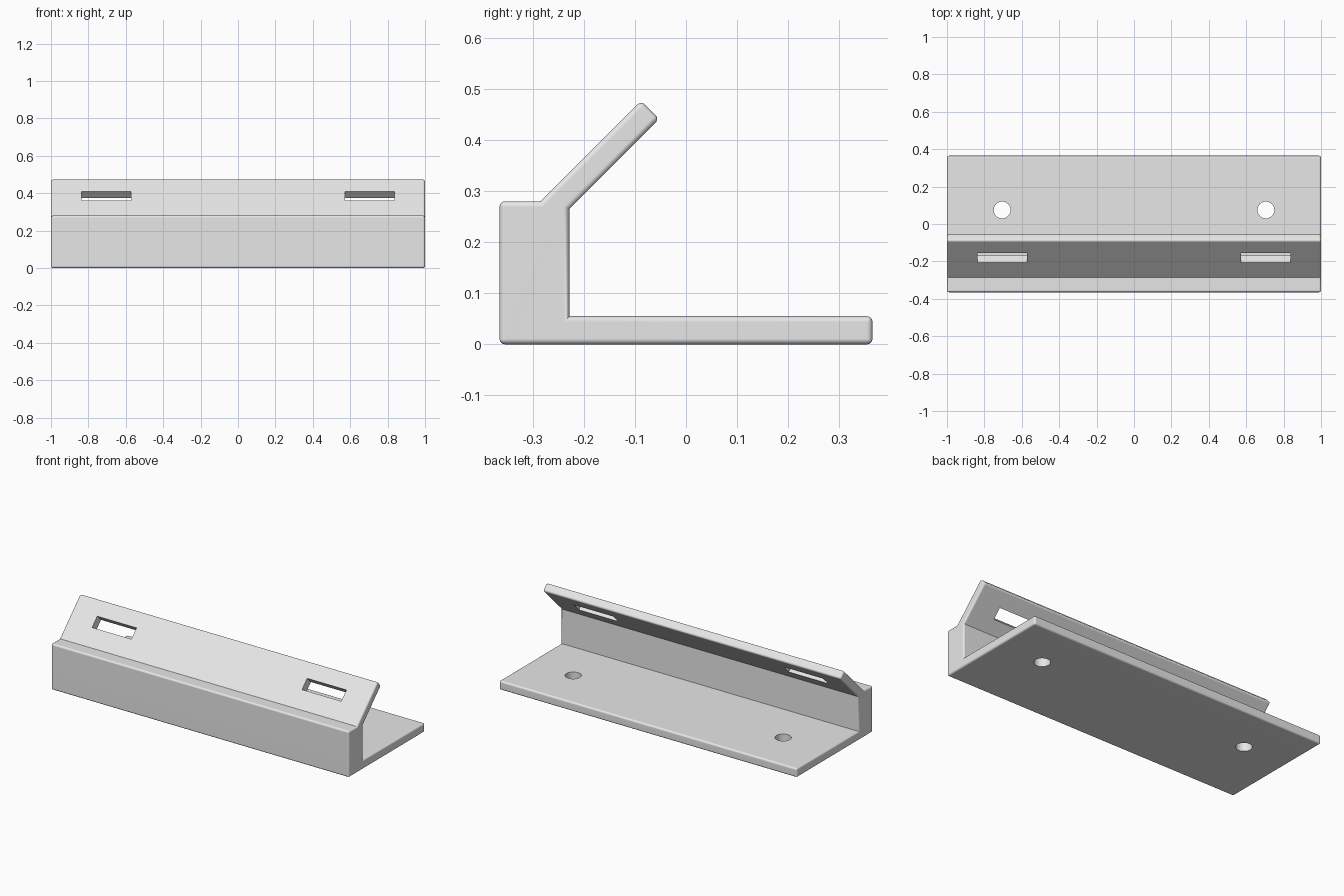
import bpy, bmesh, math
from mathutils import Matrix

if "Cube" in bpy.data.objects:
    bpy.data.objects.remove(bpy.data.objects["Cube"])

grey = bpy.data.materials.new("light grey")
grey.diffuse_color = (0.8, 0.8, 0.8, 1)
grey.use_nodes = True
grey.node_tree.nodes["Principled BSDF"].inputs["Base Color"].default_value = grey.diffuse_color

# Side profile (y, z): base plate, upright wall and 45 degree lip
profile = [(-0.365, 0), (0.365, 0), (0.365, 0.055), (-0.228, 0.055),
           (-0.228, 0.265), (-0.052, 0.441), (-0.088, 0.477),
           (-0.285, 0.28), (-0.365, 0.28)]


def make_object(name, bm):
    mesh = bpy.data.meshes.new(name)
    bm.to_mesh(mesh)
    bm.free()
    obj = bpy.data.objects.new(name, mesh)
    bpy.context.collection.objects.link(obj)
    mesh.materials.append(grey)
    return obj


# Bracket: extrude the profile along x and round the convex edges
bm = bmesh.new()
face = bm.faces.new([bm.verts.new((-1, y, z)) for y, z in profile])
ext = bmesh.ops.extrude_face_region(bm, geom=[face])
bmesh.ops.translate(bm, vec=(2, 0, 0),
                    verts=[v for v in ext["geom"] if isinstance(v, bmesh.types.BMVert)])
bmesh.ops.recalc_face_normals(bm, faces=bm.faces)
convex = [e for e in bm.edges if e.calc_face_angle_signed() > 0.1]
bmesh.ops.bevel(bm, geom=convex, offset=0.011, offset_type='OFFSET',
                segments=4, profile=0.5, affect='EDGES')
bracket = make_object("angled_bracket", bm)

# Cutters: a screw hole in the base and a strap slot in the lip, on both sides
cutters = []
for side in (-1, 1):
    bm = bmesh.new()
    bmesh.ops.create_cone(bm, cap_ends=True, segments=40, radius1=0.045, radius2=0.045,
                          depth=0.2, matrix=Matrix.Translation((side * 0.705, 0.075, 0.03)))
    cutters.append(make_object("screw_hole_cutter", bm))
    bm = bmesh.new()
    place = (Matrix.Translation((side * 0.705, -0.162, 0.367))
             @ Matrix.Rotation(math.radians(45), 4, 'X')
             @ Matrix.Diagonal((0.264, 0.07, 0.12, 1)))
    bmesh.ops.create_cube(bm, size=1, matrix=place)
    cutters.append(make_object("strap_slot_cutter", bm))

bpy.context.view_layer.objects.active = bracket
for cutter in cutters:
    cutter.hide_render = True
    mod = bracket.modifiers.new("cut", 'BOOLEAN')
    mod.operation = 'DIFFERENCE'
    mod.solver = 'EXACT'
    mod.object = cutter
    bpy.ops.object.modifier_apply(modifier=mod.name)
for cutter in cutters:
    bpy.data.objects.remove(cutter)

# Smooth rounded edges, flat large faces
bpy.ops.object.select_all(action='DESELECT')
bracket.select_set(True)
bpy.ops.object.shade_smooth_by_angle(angle=math.radians(35))
weighted = bracket.modifiers.new("flat_faces", 'WEIGHTED_NORMAL')
weighted.keep_sharp = True
